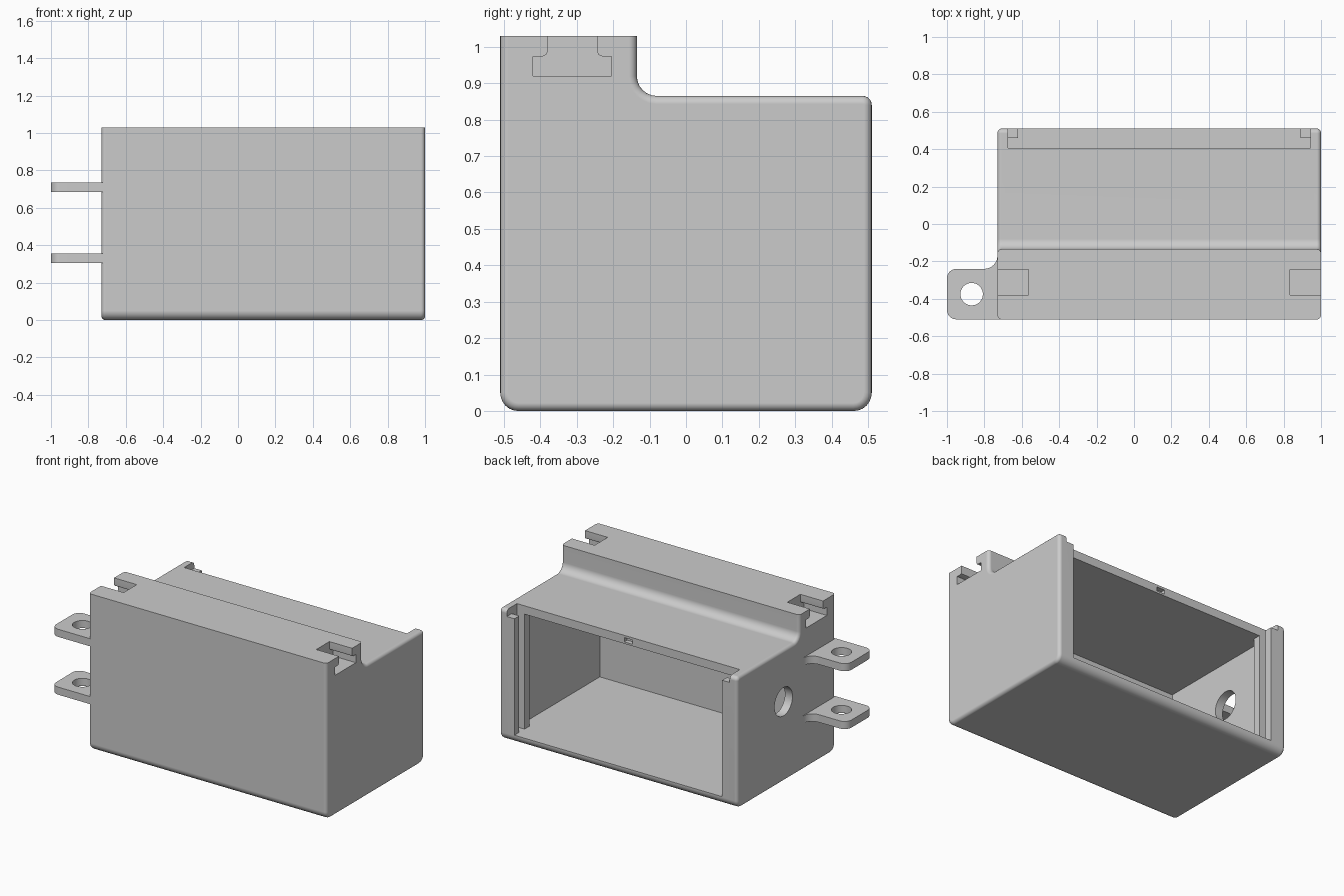
import bpy, bmesh, math
from mathutils import Vector

cube = bpy.data.objects.get("Cube")
if cube:
    bpy.data.objects.remove(cube, do_unlink=True)

grey = bpy.data.materials.new("plain_grey")
grey.use_nodes = True
grey.diffuse_color = (0.6, 0.6, 0.6, 1)
grey.node_tree.nodes["Principled BSDF"].inputs["Base Color"].default_value = (0.6, 0.6, 0.6, 1)


def rounded(corners, steps=6):
    """Outline of right-angled corners (a, b, radius), each turned into an arc."""
    out = []
    for i, (a, b, r) in enumerate(corners):
        p = Vector((a, b))
        if r == 0:
            out.append(p)
            continue
        u = (Vector(corners[i - 1][:2]) - p).normalized()
        v = (Vector(corners[(i + 1) % len(corners)][:2]) - p).normalized()
        c = p + r * (u + v)
        for k in range(steps + 1):
            t = math.pi / 2 * k / steps
            out.append(c - r * (v * math.cos(t) + u * math.sin(t)))
    return out


def circle(a, b, r, n=40):
    return [Vector((a + r * math.cos(math.tau * k / n), b + r * math.sin(math.tau * k / n)))
            for k in range(n)]


def prism(name, outline, axis, lo, hi, bevel=0):
    """Extrude an outline along x (outline in y, z) or z (outline in x, y)."""
    bm = bmesh.new()
    place = (lambda p, h: (h, p[0], p[1])) if axis == "x" else (lambda p, h: (p[0], p[1], h))
    rings = [[bm.verts.new(place(p, h)) for p in outline] for h in (lo, hi)]
    caps = [bm.faces.new(ring) for ring in rings]
    n = len(outline)
    for i in range(n):
        j = (i + 1) % n
        bm.faces.new((rings[0][i], rings[0][j], rings[1][j], rings[1][i]))
    bmesh.ops.recalc_face_normals(bm, faces=bm.faces)
    if bevel:
        edges = [e for cap in caps for e in cap.edges]
        bmesh.ops.bevel(bm, geom=edges, offset=bevel, segments=5, profile=0.5,
                        affect="EDGES", clamp_overlap=False)
    mesh = bpy.data.meshes.new(name)
    bm.to_mesh(mesh)
    bm.free()
    mesh.materials.append(grey)
    ob = bpy.data.objects.new(name, mesh)
    bpy.context.collection.objects.link(ob)
    return ob


def box(name, x, y, z):
    corners = [(x[0], y[0]), (x[1], y[0]), (x[1], y[1]), (x[0], y[1])]
    return prism(name, corners, "z", *z)


def activate(ob):
    bpy.ops.object.select_all(action="DESELECT")
    ob.select_set(True)
    bpy.context.view_layer.objects.active = ob


def cut(ob, cutter):
    cutter.hide_render = True
    mod = ob.modifiers.new("cut", "BOOLEAN")
    mod.operation, mod.solver, mod.object = "DIFFERENCE", "EXACT", cutter
    activate(ob)
    bpy.ops.object.modifier_apply(modifier=mod.name)
    bpy.data.objects.remove(cutter, do_unlink=True)


def finish(ob):
    activate(ob)
    bpy.ops.object.shade_smooth_by_angle(angle=math.radians(30))
    mod = ob.modifiers.new("even_normals", "WEIGHTED_NORMAL")
    mod.keep_sharp = True


# Stepped housing with softened ends, trimmed flat on top
LEFT, RIGHT, TOP = -0.73, 1.0, 1.03
side = rounded([(-0.51, 0, 0.05), (0.51, 0, 0.05), (0.51, 0.865, 0.025),
                (-0.135, 0.865, 0.055), (-0.135, 1.1, 0), (-0.51, 1.1, 0)])
housing = prism("housing", side, "x", LEFT, RIGHT, bevel=0.022)
cut(housing, box("top_trim", (-2, 2), (-2, 2), (TOP, 2)))

# Hollow interior, open at the back between two guide ribs
wide, narrow = (-0.675, 0.945), (-0.62, 0.89)
floor, ceiling = 0.055, 0.81
cut(housing, box("cavity", wide, (-0.455, 0.355), (floor, ceiling)))
cut(housing, box("mouth", narrow, (0.3, 0.7), (floor, ceiling)))

# Sliding cover channel: set-back roof, side grooves, lowered flange tops
cut(housing, box("roof_setback", narrow, (0.405, 0.7), (floor, 1.2)))
cut(housing, box("cover_groove", wide, (0.405, 0.46), (floor, 1.2)))
cut(housing, box("flange_top", wide, (0.405, 0.7), (0.82, 1.2)))
cut(housing, box("latch_pocket", (0.105, 0.165), (0.375, 0.45), (0.822, 0.85)))

# T-shaped slots at both ends of the raised block
half = [(0.068, 1.1), (0.068, 0.987), (0.072, 0.978), (0.081, 0.974), (0.108, 0.974), (0.108, 0.92)]
mid = -0.312
slot = [(mid - a, z) for a, z in half] + [(mid + a, z) for a, z in reversed(half)]
for ends in ((LEFT - 0.1, -0.565), (0.835, RIGHT + 0.1)):
    cut(housing, prism("slot", slot, "x", *ends))

# Round cable hole in one side wall
cut(housing, prism("cable_hole", circle(0.03, 0.525, 0.093), "x", LEFT - 0.1, -0.6))
finish(housing)

# Two mounting tabs with screw holes
tab_outline = rounded([(-0.705, -0.51, 0), (-1, -0.51, 0.05), (-1, -0.24, 0.05),
                       (LEFT, -0.24, 0.07), (LEFT, -0.165, 0), (-0.705, -0.165, 0)])
for name, z in (("lower_tab", 0.305), ("upper_tab", 0.685)):
    tab = prism(name, tab_outline, "z", z, z + 0.05)
    cut(tab, prism("screw_hole", circle(-0.868, -0.375, 0.06), "z", z - 0.1, z + 0.1))
    finish(tab)
